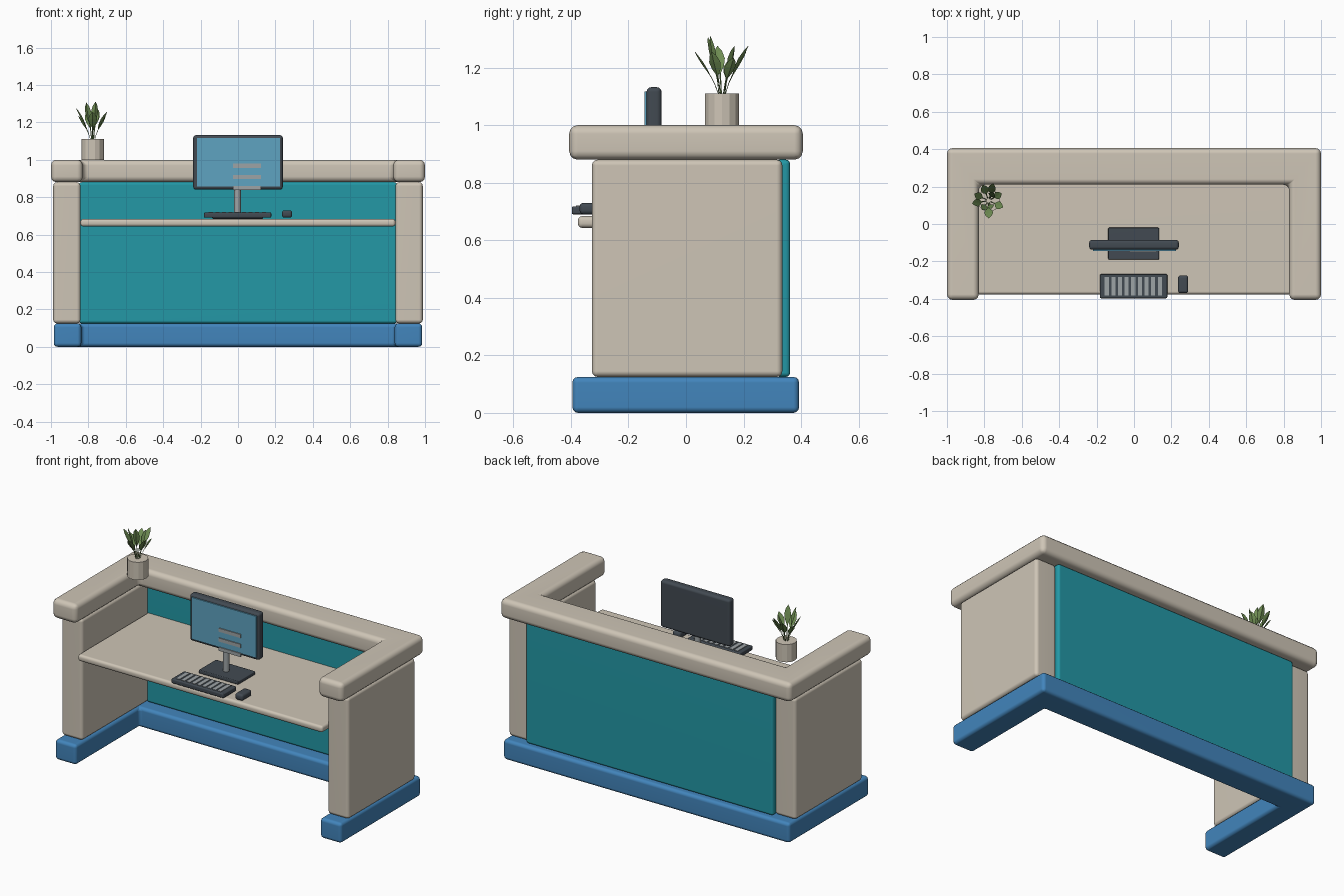
import bpy, bmesh, math
from mathutils import Vector

if "Cube" in bpy.data.objects:
    bpy.data.objects.remove(bpy.data.objects["Cube"])


def material(name, r, g, b):
    m = bpy.data.materials.new(name)
    lin = [((c / 255 + 0.055) / 1.055) ** 2.4 for c in (r, g, b)]
    m.diffuse_color = (*lin, 1)
    m.use_nodes = True
    m.node_tree.nodes["Principled BSDF"].inputs["Base Color"].default_value = m.diffuse_color
    return m


BEIGE = material("beige", 206, 197, 182)
TEAL = material("teal", 35, 152, 166)
BLUE = material("blue", 66, 133, 188)
DARK = material("dark_slate", 66, 74, 82)
SCREEN = material("screen_blue", 95, 163, 193)
GREY = material("grey", 158, 164, 166)
GREEN = material("leaf_green", 112, 143, 84)


def finish(name, bm, mat, bevel=0, segs=3, smooth=True):
    """Bevel every hard edge, then turn the bmesh into an object."""
    bmesh.ops.recalc_face_normals(bm, faces=bm.faces)
    if bevel:
        hard = [e for e in bm.edges if len(e.link_faces) == 2 and e.calc_face_angle() > 0.9]
        bmesh.ops.bevel(bm, geom=hard, offset=bevel, segments=segs,
                        profile=0.5, affect='EDGES', clamp_overlap=True)
    me = bpy.data.meshes.new(name)
    bm.to_mesh(me)
    bm.free()
    ob = bpy.data.objects.new(name, me)
    bpy.context.collection.objects.link(ob)
    me.materials.append(mat)
    if smooth:
        me.polygons.foreach_set("use_smooth", [True] * len(me.polygons))
        me.set_sharp_from_angle(angle=math.radians(50))
        ob.modifiers.new("weighted", 'WEIGHTED_NORMAL').keep_sharp = True
    return ob


def prism(name, outline, z0, z1, mat, bevel=0, segs=3, smooth=True):
    """Extrude an xy outline from z0 to z1."""
    bm = bmesh.new()
    face = bm.faces.new([bm.verts.new((x, y, z0)) for x, y in outline])
    ext = bmesh.ops.extrude_face_region(bm, geom=[face])["geom"]
    bmesh.ops.translate(bm, vec=(0, 0, z1 - z0),
                        verts=[v for v in ext if isinstance(v, bmesh.types.BMVert)])
    return finish(name, bm, mat, bevel, segs, smooth)


def box(name, x, y, z, mat, bevel=0, segs=3):
    return prism(name, [(x[0], y[0]), (x[1], y[0]), (x[1], y[1]), (x[0], y[1])],
                 z[0], z[1], mat, bevel, segs)


def u_shape(name, hx, inner_x, y0, inner_y, y1, z, mat, bevel):
    """U-shaped slab that is open towards the front."""
    half = [(hx, y1), (hx, y0), (inner_x, y0), (inner_x, inner_y)]
    prism(name, half + [(-x, yy) for x, yy in reversed(half)], z[0], z[1], mat, bevel)


def cylinder(name, x, y, z, r, sides, mat, smooth):
    ring = [(x + r * math.cos(2 * math.pi * i / sides),
             y + r * math.sin(2 * math.pi * i / sides)) for i in range(sides)]
    prism(name, ring, z[0], z[1], mat, smooth=smooth)


# desk carcass
u_shape("plinth", 0.985, 0.838, -0.395, 0.23, 0.393, (0, 0.125), BLUE, 0.02)
u_shape("counter_ledge", 1.0, 0.83, -0.406, 0.21, 0.406, (0.88, 1.0), BEIGE, 0.03)
for side, s in (("left", -1), ("right", 1)):
    box(side + "_side_panel", sorted((s * 0.842, s * 0.988)), (-0.327, 0.335),
        (0.125, 0.88), BEIGE, 0.02)
box("back_panel", (-0.85, 0.85), (0.31, 0.362), (0.125, 0.88), TEAL, 0.015)
box("desk_top", (-0.842, 0.842), (-0.376, 0.32), (0.643, 0.684), BEIGE, 0.015)

# monitor
box("monitor_frame", (-0.24, 0.24), (-0.137, -0.085), (0.84, 1.132), DARK, 0.016)
box("monitor_screen", (-0.22, 0.225), (-0.144, -0.135), (0.858, 1.117), SCREEN)
for i, z in enumerate((0.85, 0.907, 0.968)):
    box(f"screen_bar_{i}", (-0.028, 0.122), (-0.15, -0.142), (z - 0.011, z + 0.011), GREY)
cylinder("monitor_post", -0.003, -0.11, (0.70, 0.86), 0.018, 16, GREY, True)
box("monitor_foot", (-0.138, 0.134), (-0.19, -0.02), (0.684, 0.706), DARK, 0.005, 2)

# keyboard and mouse
box("keyboard", (-0.182, 0.178), (-0.397, -0.268), (0.69, 0.718), DARK, 0.006, 2)
for i in range(9):
    x = -0.146 + i * 0.0355
    box(f"key_column_{i}", (x - 0.011, x + 0.011), (-0.382, -0.284), (0.714, 0.721), GREY)
box("mouse", (0.235, 0.29), (-0.37, -0.275), (0.69, 0.73), DARK, 0.014)

# potted plant
PX, PY = -0.777, 0.125
cylinder("plant_pot", PX, PY, (1.0, 1.11), 0.06, 14, BEIGE, False)

# leaves: direction (degrees), reach, height of tip above pot, half width
LEAVES = [(190, 0.09, 0.17, 0.021), (155, 0.085, 0.13, 0.021), (110, 0.09, 0.15, 0.022),
          (75, 0.095, 0.17, 0.022), (30, 0.08, 0.13, 0.022), (335, 0.085, 0.15, 0.022),
          (270, 0.095, 0.15, 0.024), (235, 0.06, 0.2, 0.02), (290, 0.045, 0.205, 0.02),
          (60, 0.05, 0.17, 0.02)]
ROWS = [(0, 0.1), (0.25, 0.1), (0.45, 0.15), (0.6, 0.75), (0.75, 1.0), (0.9, 0.65), (1, 0.03)]
bm = bmesh.new()
for angle, reach, height, width in LEAVES:
    a = math.radians(angle)
    out = Vector((math.cos(a), math.sin(a), 0))
    across = Vector((-out.y, out.x, 0))
    rows = []
    for t, w in ROWS:
        p = Vector((PX, PY, 1.105)) + out * (0.012 + (reach - 0.012) * t ** 1.3)
        p.z += height * t
        edge, fold = across * width * w, out * width * w * 0.4
        rows.append([bm.verts.new(q) for q in
                     (p - edge - fold * 0.5, p + fold * 0.5, p + edge - fold * 0.5,
                      p - Vector((out.x, out.y, 0)) * 0.002)])
    for lo, hi in zip(rows, rows[1:]):
        for i in range(4):
            j = (i + 1) % 4
            bm.faces.new((lo[i], lo[j], hi[j], hi[i]))
    bm.faces.new(rows[0])
    bm.faces.new(rows[-1])
finish("plant_leaves", bm, GREEN, smooth=False)
